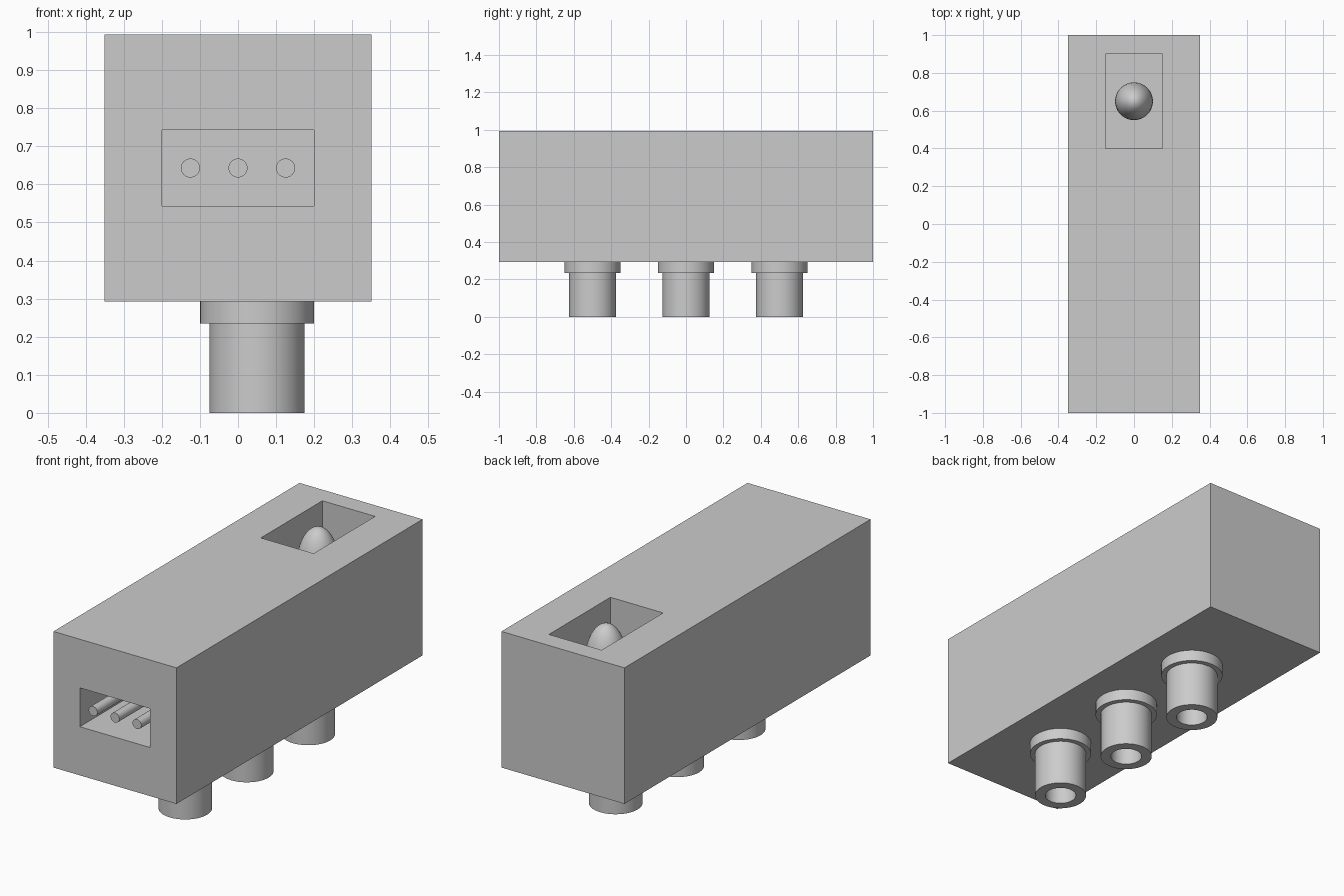
import bpy, bmesh, math
from mathutils import Matrix, Vector

if "Cube" in bpy.data.objects:
    bpy.data.objects.remove(bpy.data.objects["Cube"])

BOTTOM, TOP = 0.293, 0.993   # underside and top of the housing
DEPTH = 0.4                  # depth of both recesses

grey = bpy.data.materials.new("neutral_grey")
grey.diffuse_color = (0.6, 0.6, 0.6, 1)
grey.use_nodes = True
grey.node_tree.nodes["Principled BSDF"].inputs["Base Color"].default_value = grey.diffuse_color


def finish(bm, name, smooth=False):
    bmesh.ops.recalc_face_normals(bm, faces=bm.faces)
    mesh = bpy.data.meshes.new(name)
    bm.to_mesh(mesh)
    bm.free()
    mesh.materials.append(grey)
    ob = bpy.data.objects.new(name, mesh)
    bpy.context.collection.objects.link(ob)
    if smooth:
        bpy.ops.object.select_all(action='DESELECT')
        ob.select_set(True)
        bpy.context.view_layer.objects.active = ob
        bpy.ops.object.shade_smooth_by_angle(angle=math.radians(35))
    return ob


def box(name, lo, hi):
    lo, hi = Vector(lo), Vector(hi)
    bm = bmesh.new()
    bmesh.ops.create_cube(bm, size=1, matrix=Matrix.Translation((lo + hi) / 2)
                          @ Matrix.Diagonal((*(hi - lo), 1)))
    return finish(bm, name)


def lathe(name, profile, center, steps=48):
    # closed (radius, z) profile turned about a vertical axis
    bm = bmesh.new()
    verts = [bm.verts.new((r, 0, z)) for r, z in profile]
    edges = [bm.edges.new((verts[i - 1], verts[i])) for i in range(len(verts))]
    bmesh.ops.spin(bm, geom=verts + edges, cent=(0, 0, 0), axis=(0, 0, 1),
                   angle=math.tau, steps=steps)
    bmesh.ops.remove_doubles(bm, verts=bm.verts, dist=1e-5)
    bmesh.ops.translate(bm, verts=bm.verts, vec=center)
    return finish(bm, name, True)


# Housing with a front socket recess and a top recess
housing = box("housing", (-0.35, -1, BOTTOM), (0.35, 1, TOP))
cutters = [
    box("socket_cutter", (-0.2, -1.1, 0.543), (0.2, -1 + DEPTH, 0.743)),
    box("top_recess_cutter", (-0.15, 0.4, TOP - DEPTH), (0.15, 0.9, TOP + 0.1)),
]
for cutter in cutters:
    mod = housing.modifiers.new(cutter.name, 'BOOLEAN')
    mod.operation = 'DIFFERENCE'
    mod.solver = 'EXACT'
    mod.object = cutter
    cutter.hide_render = True
    cutter.hide_set(True)

# Contact pins in the socket, ends flush with the front
for i in (-1, 0, 1):
    bm = bmesh.new()
    bmesh.ops.create_cone(
        bm, cap_ends=True, segments=32, radius1=0.025, radius2=0.025, depth=DEPTH,
        matrix=Matrix.Translation((0.125 * i, -1 + DEPTH / 2, 0.643))
        @ Matrix.Rotation(math.pi / 2, 4, 'X'))
    finish(bm, f"contact_pin_{i + 2}", True)

# Egg-shaped knob standing in the top recess
bm = bmesh.new()
bmesh.ops.create_uvsphere(bm, u_segments=48, v_segments=24, radius=0.1,
                          matrix=Matrix.Translation((0, 0.65, TOP - 0.2))
                          @ Matrix.Diagonal((1, 1, 2, 1)))
finish(bm, "knob", True)

# Collared hollow nozzles below
nozzle = [(0.075, 0), (0.125, 0), (0.125, 0.235), (0.15, 0.235),
          (0.15, BOTTOM), (0.075, BOTTOM)]
for i in (-1, 0, 1):
    lathe(f"nozzle_{i + 2}", nozzle, (0.05, 0.5 * i, 0))
